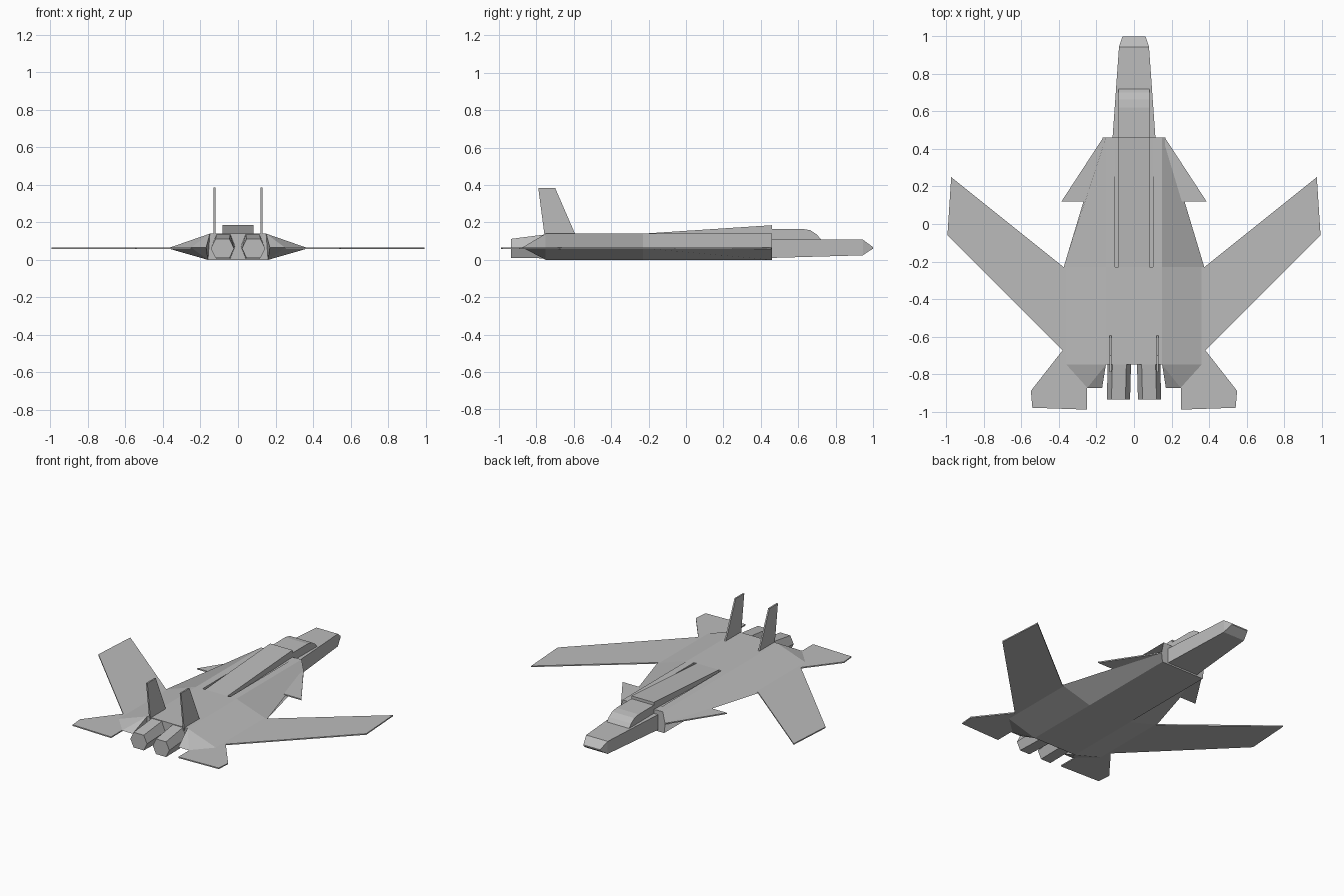
import bpy
import bmesh
from mathutils import Vector

cube = bpy.data.objects.get("Cube")
if cube:
    bpy.data.objects.remove(cube, do_unlink=True)

grey = bpy.data.materials.new("airframe_grey")
grey.use_nodes = True
GREY = (0.5, 0.5, 0.5, 1)
grey.diffuse_color = GREY
grey.node_tree.nodes["Principled BSDF"].inputs["Base Color"].default_value = GREY


def finish(name, bm):
    bmesh.ops.remove_doubles(bm, verts=bm.verts, dist=0.0001)
    bmesh.ops.recalc_face_normals(bm, faces=bm.faces)
    mesh = bpy.data.meshes.new(name)
    bm.to_mesh(mesh)
    bm.free()
    mesh.materials.append(grey)
    obj = bpy.data.objects.new(name, mesh)
    bpy.context.collection.objects.link(obj)
    return obj


def loft(name, rings):
    """Skin a list of equal-length closed rings and cap both ends."""
    bm = bmesh.new()
    loops = [[bm.verts.new(p) for p in ring] for ring in rings]
    n = len(loops[0])
    for a, b in zip(loops, loops[1:]):
        for i in range(n):
            j = (i + 1) % n
            bm.faces.new((a[i], a[j], b[j], b[i]))
    bm.faces.new(loops[0])
    bm.faces.new(loops[-1])
    return finish(name, bm)


def section(y, half):
    """Mirror a half outline of (x, z) points across x = 0."""
    full = half + [(-x, z) for x, z in reversed(half)]
    return [(x, y, z) for x, z in full]


def plate(name, outline, offset):
    """Thin slab: outline extruded symmetrically along an offset vector."""
    off = Vector(offset)
    return loft(name, [[Vector(p) - off for p in outline],
                       [Vector(p) + off for p in outline]])


def box_ring(y, w, z0, z1):
    return section(y, [(w, z0), (w, z1)])


# Forward hull with raised spine and the slots beside it
def forward_section(y, edge, slot, top):
    return section(y, [(0.16, 0), (edge, 0.062), (0.15, 0.14), (0.102, 0.14),
                       (0.1, slot), (0.083, slot), (0.083, top)])


loft("forward_hull", [forward_section(0.46, 0.167, 0.138, 0.185),
                      forward_section(-0.23, 0.375, 0.118, 0.14)])

# Rear hull
rear = [(0.16, 0), (0.375, 0.062), (0.15, 0.14)]
loft("rear_hull", [section(-0.23, rear), section(-0.75, rear)])

# Nose with wedge tip
loft("nose", [box_ring(0.45, 0.115, 0.01, 0.112),
              box_ring(0.945, 0.08, 0.024, 0.108),
              box_ring(1.0, 0.062, 0.06, 0.068)])

# Canopy: side profile pulled across the nose
canopy = [(0.45, 0.1), (0.45, 0.166), (0.62, 0.166), (0.665, 0.158),
          (0.7, 0.135), (0.725, 0.105)]
plate("canopy", [(0, y, z) for y, z in canopy], (0.083, 0, 0))

# Paired parts
WING = [(0.36, -0.23), (0.375, -0.23), (0.975, 0.25), (0.995, -0.06),
        (0.38, -0.675), (0.36, -0.675)]
CANARD = [(0.15, 0.46), (0.165, 0.46), (0.387, 0.12), (0.2, 0.12)]
TAIL = [(0.25, -0.66), (0.37, -0.66), (0.55, -0.89), (0.542, -0.98), (0.25, -0.99)]
FIN = [(-0.755, 0.12), (-0.79, 0.385), (-0.7, 0.385), (-0.585, 0.12)]


def nozzle_ring(side, y, cx, w, z0, z1):
    mid = (z0 + z1) / 2
    pts = [(-w, mid), (-0.6 * w, z0), (0.6 * w, z0),
           (w, mid), (0.6 * w, z1), (-0.6 * w, z1)]
    return [(side * (cx + x), y, z) for x, z in pts]


for side, label in ((1, "left"), (-1, "right")):
    for name, outline in (("wing", WING), ("canard", CANARD), ("tailplane", TAIL)):
        plate(f"{label}_{name}", [(side * x, y, 0.063) for x, y in outline],
              (0, 0, 0.004))
    plate(f"{label}_fin", [(side * 0.125, y, z) for y, z in FIN], (0.005, 0, 0))

    # Engine nozzle
    loft(f"{label}_nozzle", [nozzle_ring(side, -0.62, 0.078, 0.062, 0.01, 0.14),
                             nozzle_ring(side, -0.75, 0.078, 0.062, 0.008, 0.136),
                             nozzle_ring(side, -0.935, 0.083, 0.062, 0.01, 0.112)])

    # Tapered fairing that closes the hull beside the nozzle
    bm = bmesh.new()
    for x, y, z in ((0.15, -0.75, 0.14), (0.375, -0.75, 0.062), (0.16, -0.75, 0),
                    (0.25, -0.875, 0.066), (0.17, -0.875, 0.066)):
        bm.verts.new((side * x, y, z))
    bmesh.ops.convex_hull(bm, input=bm.verts)
    finish(f"{label}_tail_fairing", bm)
